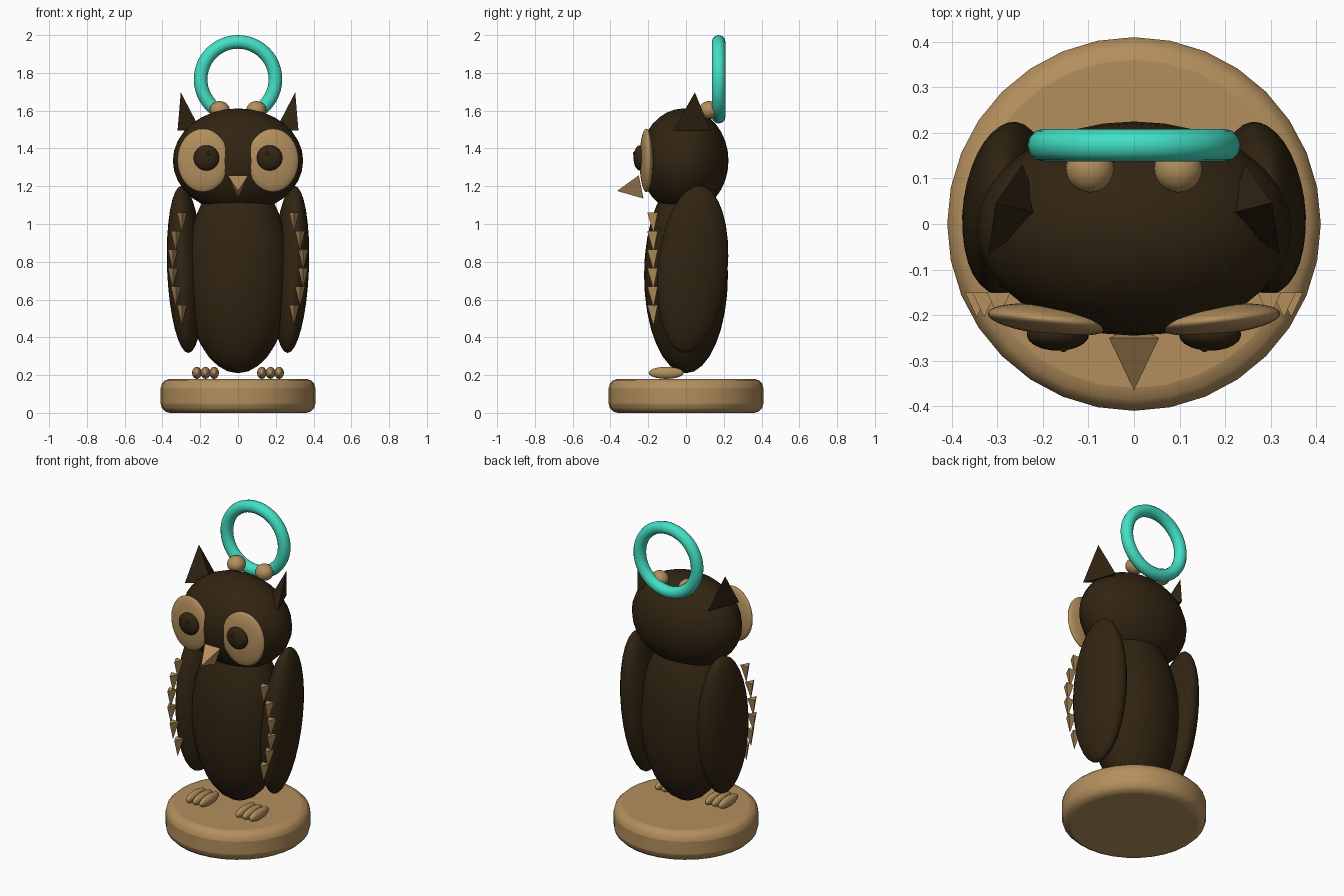
import bpy, bmesh, math
from mathutils import Vector

if "Cube" in bpy.data.objects:
    bpy.data.objects.remove(bpy.data.objects["Cube"])


def material(name, rgb):
    m = bpy.data.materials.new(name)
    m.diffuse_color = (*rgb, 1.0)
    m.use_nodes = True
    m.node_tree.nodes["Principled BSDF"].inputs["Base Color"].default_value = m.diffuse_color
    return m


BROWN = material("dark_brown", (0.031, 0.018, 0.006))
TAN = material("tan", (0.45, 0.275, 0.11))
TURQUOISE = material("turquoise", (0.055, 0.74, 0.55))


def finish(obj, name, mat, smooth=True):
    obj.name = name
    obj.data.materials.append(mat)
    if smooth:
        bpy.ops.object.shade_smooth_by_angle(angle=math.radians(40))
    return obj


def ellipsoid(name, mat, center, radii, rot=(0, 0, 0), segs=32, rings=16):
    bpy.ops.mesh.primitive_uv_sphere_add(
        segments=segs, ring_count=rings, radius=1, location=center,
        rotation=[math.radians(a) for a in rot])
    obj = bpy.context.object
    obj.scale = radii
    return finish(obj, name, mat)


def spike(name, mat, base, tip):
    """Three-sided pyramid from a base triangle to a tip."""
    bm = bmesh.new()
    verts = [bm.verts.new(p) for p in base]
    top = bm.verts.new(tip)
    bm.faces.new(verts)
    for i in range(3):
        bm.faces.new((verts[i], verts[(i + 1) % 3], top))
    bmesh.ops.recalc_face_normals(bm, faces=bm.faces)
    mesh = bpy.data.meshes.new(name)
    bm.to_mesh(mesh)
    bm.free()
    obj = bpy.data.objects.new(name, mesh)
    bpy.context.collection.objects.link(obj)
    return finish(obj, name, mat, smooth=False)


# round pedestal with softened rims
bpy.ops.mesh.primitive_cylinder_add(vertices=32, radius=0.41, depth=0.18,
                                    location=(0, 0, 0.09))
base = bpy.context.object
bevel = base.modifiers.new("rim", 'BEVEL')
bevel.width = 0.05
bevel.segments = 3
bevel.limit_method = 'ANGLE'
bevel.angle_limit = math.radians(40)
finish(base, "pedestal", TAN)

# body and head
ellipsoid("body", BROWN, (0, 0, 0.73), (0.28, 0.222, 0.52))
ellipsoid("head", BROWN, (0, -0.01, 1.335), (0.345, 0.235, 0.277))

# beak
spike("beak", TAN, [(-0.055, -0.25, 1.258), (0.055, -0.25, 1.258), (0, -0.225, 1.135)],
      (0, -0.365, 1.175))

# parts mirrored left and right
for side, s in (("left", -1), ("right", 1)):
    ellipsoid(side + "_wing", BROWN, (s * 0.28, 0.035, 0.76), (0.093, 0.187, 0.445),
              (-5, s * 3, s * 8))
    ellipsoid(side + "_eye_disc", TAN, (s * 0.185, -0.21, 1.337), (0.137, 0.033, 0.168),
              (0, 0, s * 6))
    ellipsoid(side + "_pupil", BROWN, (s * 0.167, -0.243, 1.35), (0.068, 0.035, 0.067))
    ellipsoid(side + "_eye_glint", BROWN, (s * 0.155, -0.27, 1.373), (0.011, 0.011, 0.011),
              segs=12, rings=8)
    ellipsoid(side + "_ring_mount", TAN, (s * 0.097, 0.122, 1.603), (0.053, 0.053, 0.048),
              segs=24, rings=12)
    spike(side + "_ear", BROWN,
          [(s * 0.245, 0.13, 1.495), (s * 0.2, 0.02, 1.5), (s * 0.32, -0.068, 1.495)],
          (s * 0.303, 0.047, 1.697))

    # three toes per foot
    for i in range(3):
        ellipsoid(f"{side}_toe_{i + 1}", TAN, (s * (0.126 + 0.046 * i), -0.105, 0.212),
                  (0.025, 0.093, 0.032), segs=16, rings=10)

    # curved column of feathers along the wing front
    for i in range(6):
        k = (i - 2.5) / 2.5
        x = s * (0.347 - 0.05 * k * k)
        z = 1.06 - 0.098 * i
        spike(f"{side}_feather_{i + 1}", TAN,
              [(x - 0.026, -0.15, z), (x + 0.026, -0.15, z), (x, -0.205, z)],
              (x, -0.172, z - 0.11))

# hanging ring
bpy.ops.mesh.primitive_torus_add(major_radius=0.198, minor_radius=0.036,
                                 major_segments=48, minor_segments=12,
                                 location=(0, 0.173, 1.766),
                                 rotation=(math.pi / 2, 0, 0))
finish(bpy.context.object, "hanging_ring", TURQUOISE)
